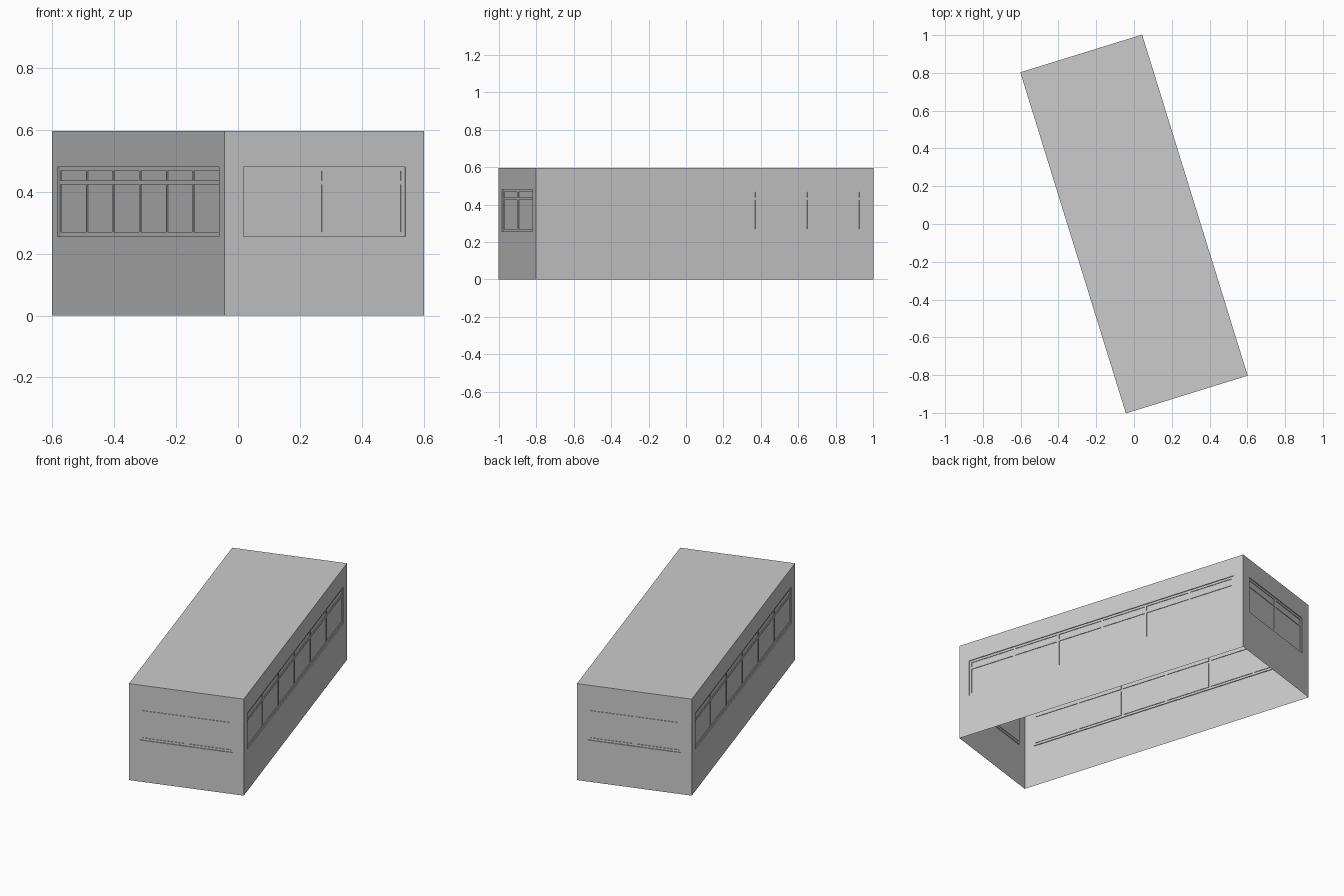
import bpy, bmesh, math
from mathutils import Matrix

if "Cube" in bpy.data.objects:
    bpy.data.objects.remove(bpy.data.objects["Cube"])

L, W, H = 1.89, 0.675, 0.596     # length, width, height of the building
YAW = math.radians(17.2)
SIDE = 0.064                     # wall left beside each window
BAR = 0.0135                     # window bar width
FRAME_D, PANE_D = 0.005, 0.0085  # recess of frame and of glass
ROWS = [0, 0.256, 0.2695, 0.424, 0.437, 0.4665, 0.480, H]


def make_object(name, bm):
    bmesh.ops.remove_doubles(bm, verts=bm.verts, dist=1e-5)
    mesh = bpy.data.meshes.new(name)
    bm.to_mesh(mesh)
    bm.free()
    obj = bpy.data.objects.new(name, mesh)
    bpy.context.collection.objects.link(obj)
    return obj


def wall_mesh(width, panes):
    """Wall facing -y in its local frame, with a recessed window band."""
    pitch = (width - 2 * SIDE - BAR) / panes
    cols = [-width / 2]
    for i in range(panes + 1):
        x = -width / 2 + SIDE + i * pitch
        cols += [x, x + BAR]
    cols.append(width / 2)
    nc, nr = len(cols) - 1, len(ROWS) - 1

    def depth(i, j):
        if i in (0, nc - 1) or j in (0, nr - 1):
            return 0
        return PANE_D if i % 2 == 0 and j % 2 == 0 else FRAME_D

    bm = bmesh.new()

    def quad(*pts):
        bm.faces.new([bm.verts.new(p) for p in pts])

    for i in range(nc):
        for j in range(nr):
            x0, x1, z0, z1 = cols[i], cols[i + 1], ROWS[j], ROWS[j + 1]
            d = depth(i, j)
            quad((x0, d, z0), (x1, d, z0), (x1, d, z1), (x0, d, z1))
            # reveals between cells at different depths
            if i + 1 < nc and depth(i + 1, j) != d:
                e = depth(i + 1, j)
                quad((x1, d, z0), (x1, e, z0), (x1, e, z1), (x1, d, z1))
            if j + 1 < nr and depth(i, j + 1) != d:
                e = depth(i, j + 1)
                quad((x0, d, z1), (x1, d, z1), (x1, e, z1), (x0, e, z1))
    return bm


# Four walls: two short ends and two long sides, open underneath
for name, width, offset, panes, turn in [
        ("front_end_wall", W, L / 2, 2, 0),
        ("right_long_wall", L, W / 2, 6, 90),
        ("back_end_wall", W, L / 2, 2, 180),
        ("left_long_wall", L, W / 2, 6, 270)]:
    wall = make_object(name, wall_mesh(width, panes))
    wall.matrix_world = (Matrix.Rotation(YAW + math.radians(turn), 4, 'Z')
                         @ Matrix.Translation((0, -offset, 0)))

# Flat roof
bm = bmesh.new()
bm.faces.new([bm.verts.new((sx * W / 2, sy * L / 2, H))
              for sx, sy in ((-1, -1), (1, -1), (1, 1), (-1, 1))])
roof = make_object("flat_roof", bm)
roof.rotation_euler.z = YAW
